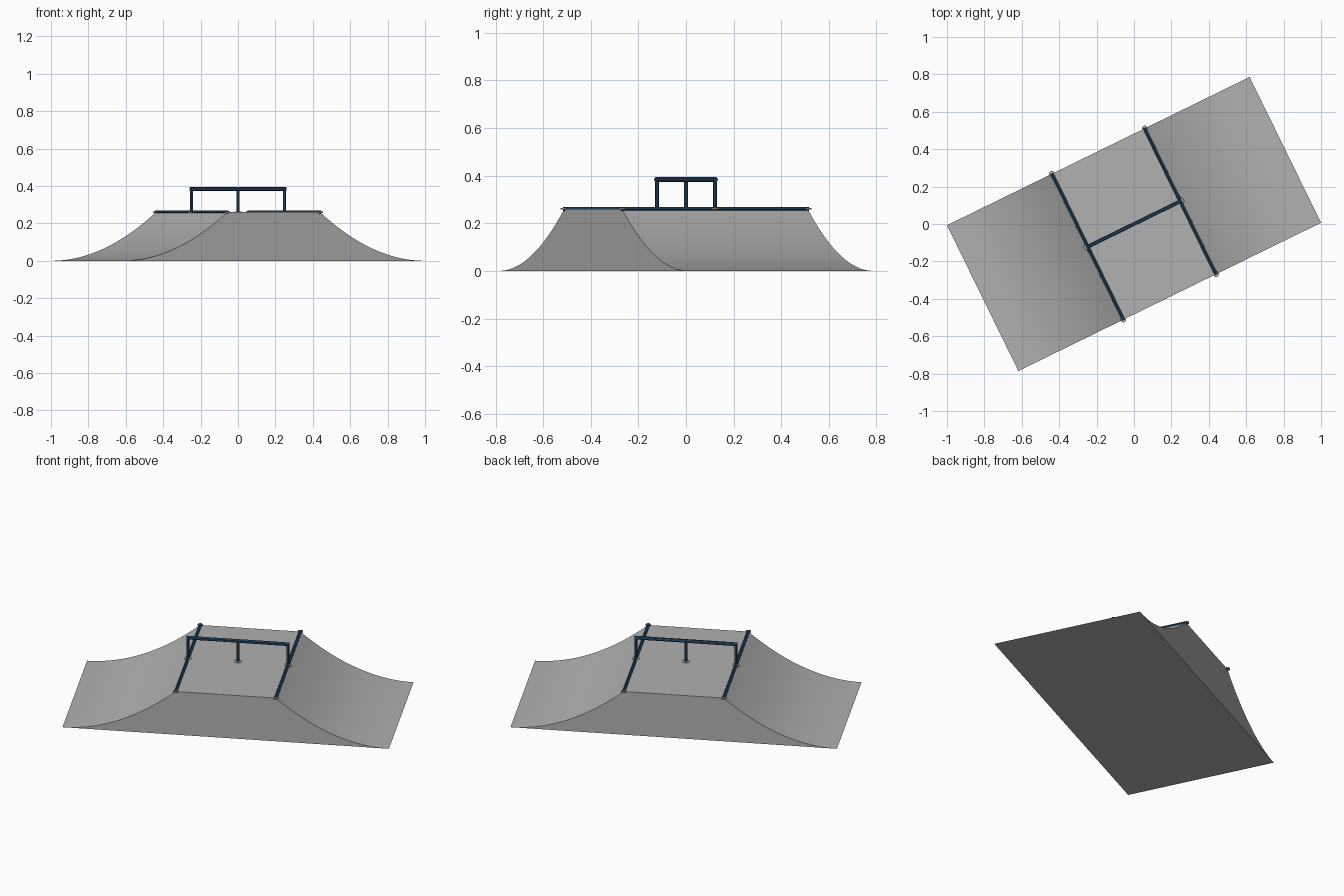
import bpy, bmesh, math
from mathutils import Matrix, Vector

if "Cube" in bpy.data.objects:
    bpy.data.objects.remove(bpy.data.objects["Cube"])

TURN = Matrix.Rotation(math.radians(26.1), 4, 'Z')   # whole ramp sits diagonally
HALF_L, HALF_W, HALF_TOP, HEIGHT = 0.901, 0.434, 0.276, 0.26


def material(name, rgb):
    m = bpy.data.materials.new(name)
    m.diffuse_color = (*rgb, 1)
    m.use_nodes = True
    m.node_tree.nodes["Principled BSDF"].inputs["Base Color"].default_value = m.diffuse_color
    return m


concrete = material("concrete grey", (0.44, 0.44, 0.44))
steel = material("dark blue steel", (0.018, 0.055, 0.105))


def finish(name, bm, mat):
    bmesh.ops.recalc_face_normals(bm, faces=bm.faces)
    bm.transform(TURN)
    mesh = bpy.data.meshes.new(name)
    bm.to_mesh(mesh)
    bm.free()
    mesh.materials.append(mat)
    ob = bpy.data.objects.new(name, mesh)
    bpy.context.collection.objects.link(ob)
    bpy.context.view_layer.objects.active = ob
    ob.select_set(True)
    bpy.ops.object.shade_smooth_by_angle(angle=math.radians(30))
    ob.select_set(False)


def tube(name, a, b, radius, mat, sides=12):
    a, b = Vector(a), Vector(b)
    bm = bmesh.new()
    bmesh.ops.create_cone(bm, cap_ends=True, segments=sides, radius1=radius,
                          radius2=radius, depth=(b - a).length)
    rot = (b - a).to_track_quat('Z', 'Y').to_matrix().to_4x4()
    bm.transform(Matrix.Translation((a + b) / 2) @ rot)
    finish(name, bm, mat)


# Ramp body: curved transition, flat deck, mirrored transition, extruded across
STEPS = 16
right = []
for i in range(STEPS + 1):
    t = i / STEPS
    right.append((HALF_L - (HALF_L - HALF_TOP) * t, HEIGHT * t * t))
profile = right + [(-x, z) for x, z in reversed(right)]
bm = bmesh.new()
face = bm.faces.new([bm.verts.new((x, -HALF_W, z)) for x, z in profile])
ext = bmesh.ops.extrude_face_region(bm, geom=[face])
bmesh.ops.translate(bm, vec=(0, 2 * HALF_W, 0),
                    verts=[g for g in ext["geom"] if isinstance(g, bmesh.types.BMVert)])
finish("ramp_body", bm, concrete)

# Coping pipes along both deck edges, with round end plates
for side, sx in (("left", -1), ("right", 1)):
    x = sx * HALF_TOP
    tube(f"{side}_coping", (x, -HALF_W - 0.003, HEIGHT), (x, HALF_W + 0.003, HEIGHT),
         0.009, steel)
    for end, sy in (("front", -1), ("back", 1)):
        y = sy * HALF_W
        tube(f"{side}_{end}_end_plate", (x, y, HEIGHT - 0.003), (x, y, HEIGHT + 0.004),
             0.015, concrete, 16)

# Grind rail on three posts with round base plates
RAIL_Z = 0.384
tube("grind_rail", (-HALF_TOP - 0.008, 0, RAIL_Z), (HALF_TOP + 0.008, 0, RAIL_Z),
     0.01, steel)
for part, x in (("left", -HALF_TOP), ("middle", 0), ("right", HALF_TOP)):
    tube(f"{part}_rail_post", (x, 0, HEIGHT), (x, 0, RAIL_Z), 0.0085, steel)
    tube(f"{part}_post_plate", (x, 0, HEIGHT - 0.003), (x, 0, HEIGHT + 0.004),
         0.02, concrete, 16)
